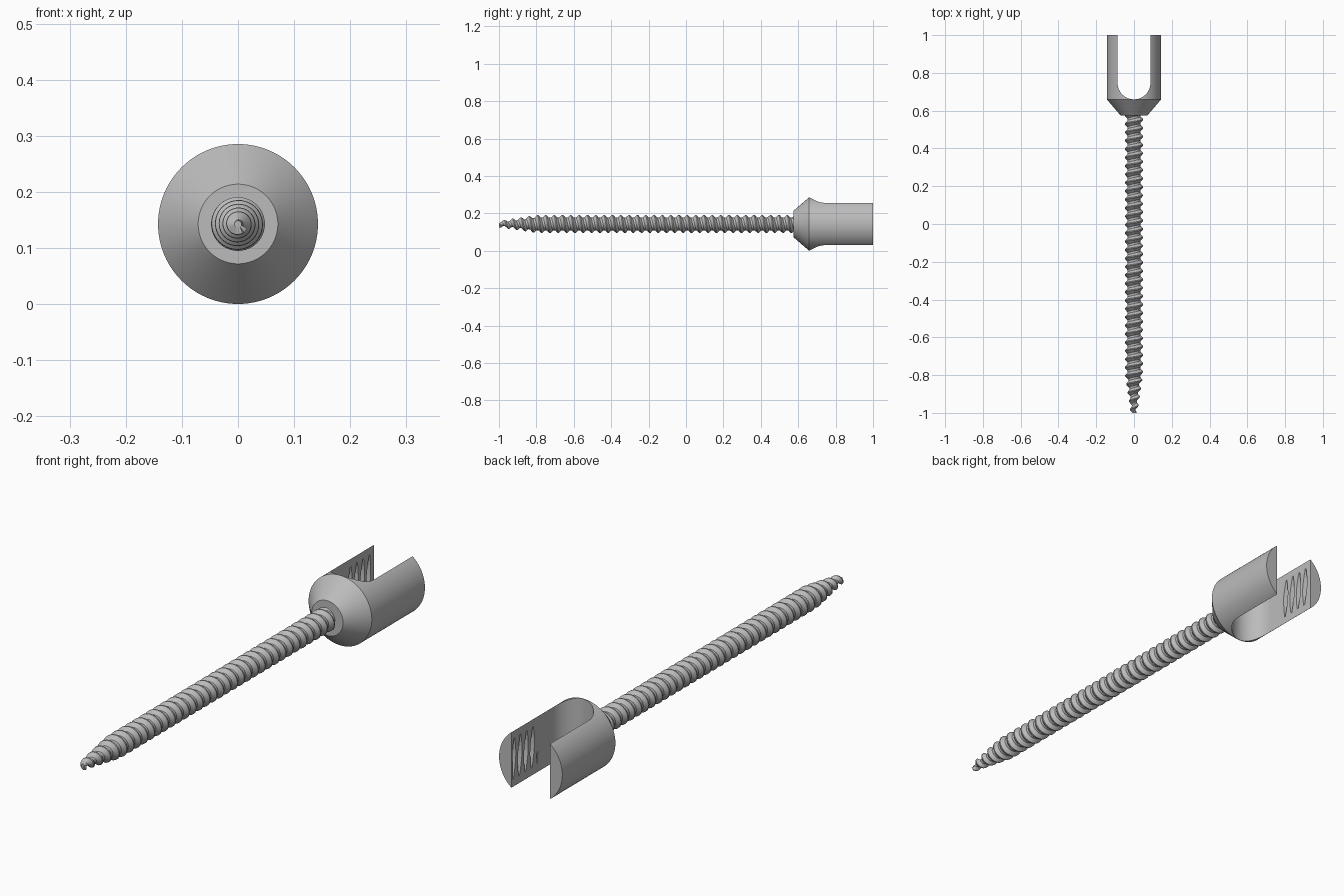
import bpy, bmesh, math

cube = bpy.data.objects.get("Cube")
if cube:
    bpy.data.objects.remove(cube)

AXIS_Z = 0.143      # height of the screw axis
HEAD_R = 0.1425
SLOT_R = 0.087      # half the slot width

steel = bpy.data.materials.new("steel_grey")
steel.use_nodes = True
colour = (0.5, 0.5, 0.5, 1)
steel.diffuse_color = colour
steel.node_tree.nodes["Principled BSDF"].inputs["Base Color"].default_value = colour


def add_object(name, bm):
    bmesh.ops.recalc_face_normals(bm, faces=bm.faces)
    mesh = bpy.data.meshes.new(name)
    bm.to_mesh(mesh)
    bm.free()
    mesh.materials.append(steel)
    obj = bpy.data.objects.new(name, mesh)
    obj.location.z = AXIS_Z
    bpy.context.collection.objects.link(obj)
    return obj


def around(r, y, angle):
    return (r * math.sin(angle), y, r * math.cos(angle))


def threaded_rod(name, y0, y1, pitch, root, crest, steps=40):
    """Helical strip swept along y; root and crest are radius functions of y."""
    profile = [(0, 0), (0.25, 0), (0.58, 1), (0.7, 1), (1, 0)]
    bm = bmesh.new()
    turns = math.ceil((y1 - y0) / pitch) + 1
    previous = None
    for i in range(turns * steps + 1):
        angle = 2 * math.pi * i / steps
        row = []
        for phase, height in profile:
            y = y0 + pitch * (i / steps - 1 + phase)
            if y <= y0 or y >= y1:
                y, height = min(max(y, y0), y1), 0
            r = root(y) + height * (crest(y) - root(y))
            row.append(bm.verts.new(around(r, y, angle)))
        if previous:
            for a, b, c, d in zip(previous, previous[1:], row[1:], row):
                bm.faces.new((a, b, c, d))
        previous = row
    bmesh.ops.remove_doubles(bm, verts=bm.verts, dist=1e-5)
    bmesh.ops.dissolve_degenerate(bm, edges=bm.edges, dist=1e-6)
    bmesh.ops.holes_fill(bm, edges=[e for e in bm.edges if e.is_boundary], sides=0)
    return add_object(name, bm)


def taper(tip, full):
    return lambda y: tip + (full - tip) * min(1, (y + 1) / 0.2)


def smooth(obj, degrees):
    bpy.ops.object.select_all(action='DESELECT')
    obj.select_set(True)
    bpy.context.view_layer.objects.active = obj
    bpy.ops.object.shade_smooth_by_angle(angle=math.radians(degrees))


# Threaded shank with tapered tip
shank = threaded_rod("threaded_shank", -1, 0.6, 0.0445,
                     taper(0.006, 0.034), taper(0.018, 0.048))
smooth(shank, 25)

# Head: cone and cylinder turned about the axis
bm = bmesh.new()
sides = 96
rings = [[bm.verts.new(around(r, y, 2 * math.pi * i / sides)) for i in range(sides)]
         for r, y in ((0.071, 0.575), (HEAD_R, 0.658), (HEAD_R, 1))]
for lower, upper in zip(rings, rings[1:]):
    for i in range(sides):
        j = (i + 1) % sides
        bm.faces.new((lower[i], lower[j], upper[j], upper[i]))
bm.faces.new(rings[0])
bm.faces.new(rings[-1])
head = add_object("forked_head", bm)

# U-shaped slot cutter
bm = bmesh.new()
outline = [(SLOT_R, 1.1)]
for i in range(33):
    a = math.pi * i / 32
    outline.append((SLOT_R * math.cos(a), 0.747 - SLOT_R * math.sin(a)))
outline.append((-SLOT_R, 1.1))
base = bm.faces.new([bm.verts.new((x, y, -0.2)) for x, y in outline])
top = bmesh.ops.extrude_face_region(bm, geom=[base])["geom"]
bmesh.ops.translate(bm, vec=(0, 0, 0.4),
                    verts=[g for g in top if isinstance(g, bmesh.types.BMVert)])
slot = add_object("slot_cutter", bm)

# Internal thread cutter for the inner faces of the fork
thread = threaded_rod("inner_thread_cutter", 0.83, 0.995, 0.04,
                      lambda y: 0.08, lambda y: 0.12, 64)

for cutter in (slot, thread):
    cut = head.modifiers.new(cutter.name, 'BOOLEAN')
    cut.operation = 'DIFFERENCE'
    cut.solver = 'EXACT'
    cut.object = cutter
    bpy.context.view_layer.objects.active = head
    bpy.ops.object.modifier_apply(modifier=cut.name)
    bpy.data.objects.remove(cutter)
smooth(head, 25)
